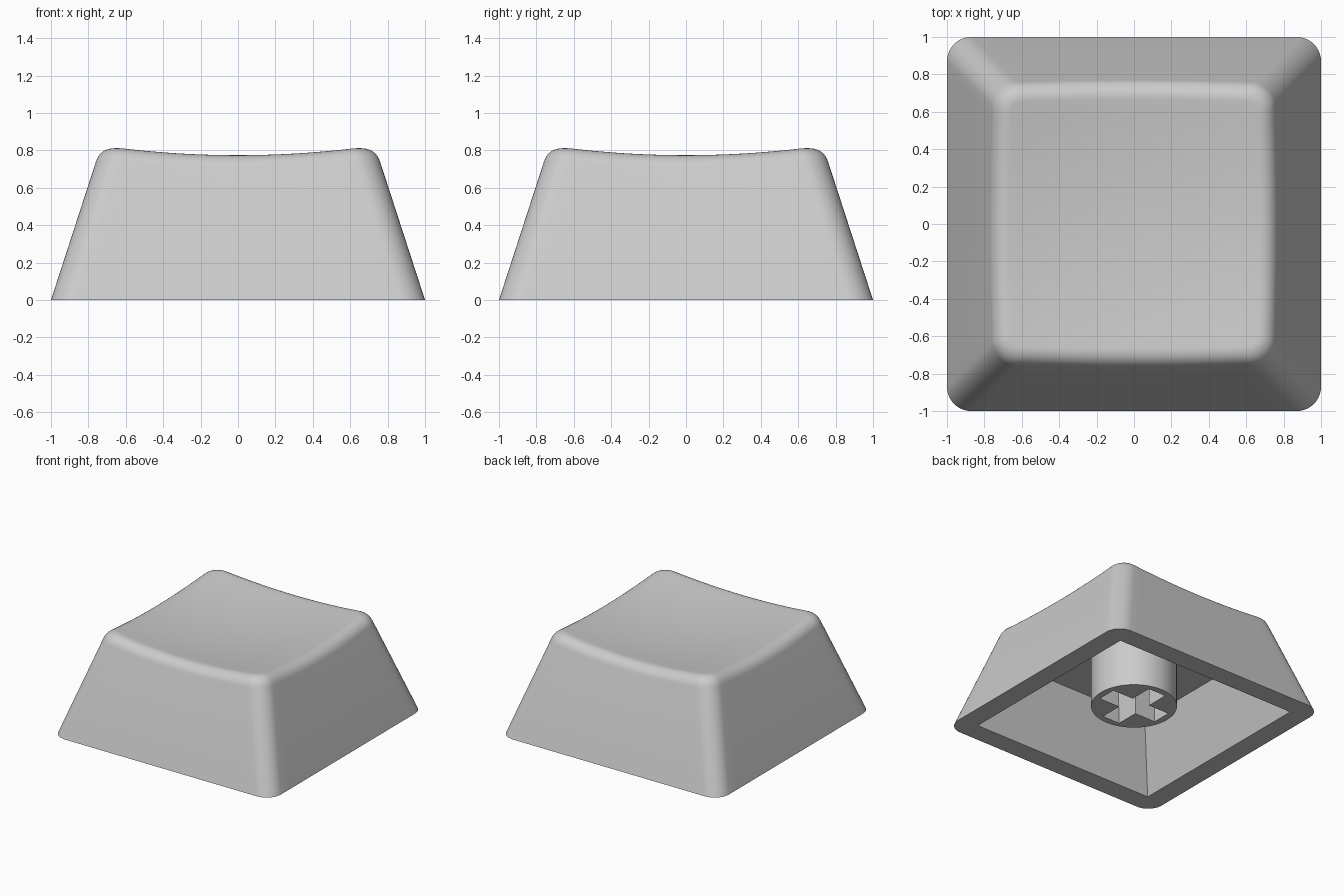
import bpy, bmesh, math
from mathutils import Vector

if "Cube" in bpy.data.objects:
    bpy.data.objects.remove(bpy.data.objects["Cube"])

SLOPE = 0.325      # inward lean of the walls per unit of height
RADIUS = 0.13      # vertical corner radius
FILLET = 0.08      # tangent length of the soft top rim

grey = bpy.data.materials.new("light_grey")
grey.diffuse_color = (0.6, 0.6, 0.6, 1)
grey.use_nodes = True
grey.node_tree.nodes["Principled BSDF"].inputs["Base Color"].default_value = grey.diffuse_color


def dish(x, y):
    """Height of the scooped top."""
    return 0.729 + 0.1 * (x * x + y * y)


def half(z):
    return 1 - SLOPE * z


# Outline samples: core square position plus outward normal
samples = []
ARC, EDGE = 10, 20
corners = [Vector((1, 1)), Vector((-1, 1)), Vector((-1, -1)), Vector((1, -1))]
for k in range(4):
    for i in range(ARC + 1):
        a = math.radians(90 * (k + i / ARC))
        samples.append((corners[k], Vector((math.cos(a), math.sin(a)))))
    for i in range(1, EDGE):
        samples.append((corners[k].lerp(corners[(k + 1) % 4], i / EDGE), samples[-1][1]))


def point(sample, h, r, z=None):
    p = sample[0] * (h - r) + sample[1] * r
    return Vector((p.x, p.y, dish(p.x, p.y) if z is None else z))


def finish(name, bm):
    bmesh.ops.remove_doubles(bm, verts=bm.verts, dist=1e-5)
    bmesh.ops.recalc_face_normals(bm, faces=bm.faces)
    mesh = bpy.data.meshes.new(name)
    bm.to_mesh(mesh)
    bm.free()
    mesh.materials.append(grey)
    ob = bpy.data.objects.new(name, mesh)
    bpy.context.collection.objects.link(ob)
    return ob


def activate(ob):
    bpy.ops.object.select_all(action='DESELECT')
    ob.select_set(True)
    bpy.context.view_layer.objects.active = ob


# Rim: where wall and dish meet, rounded per sample
low, crest, high = [], [], []
for s in samples:
    z = 0.8
    for _ in range(12):
        z = point(s, half(z), RADIUS).z
    zl = z - FILLET * 0.95
    low.append(point(s, half(zl), RADIUS, zl))
    crest.append(point(s, half(z), RADIUS, z))
    high.append(point(s, half(z) - FILLET, RADIUS - FILLET))


def rim_ring(t, w=0.8):
    a, b, c = (1 - t) ** 2, 2 * w * t * (1 - t), t * t
    return [(p * a + q * b + r * c) / (a + b + c) for p, q, r in zip(low, crest, high)]


# Cap shell: cavity ceiling, cavity wall, bottom edge, outer wall, rim, dish
rings = [[point(s, 0.66 * f, 0, 0.53) for s in samples] for f in (0, 1)]
rings.append([point(s, 0.835, 0, 0) for s in samples])
rings.append([point(s, 1, RADIUS, 0) for s in samples])
rings += [rim_ring(i / 8) for i in range(9)]
for i in range(11, -1, -1):
    f = i / 12
    rings.append([Vector((p.x * f, p.y * f, dish(p.x * f, p.y * f))) for p in high])

bm = bmesh.new()
loops = [[bm.verts.new(p) for p in ring] for ring in rings]
n = len(samples)
for a, b in zip(loops, loops[1:]):
    for i in range(n):
        j = (i + 1) % n
        bm.faces.new((a[i], a[j], b[j], b[i]))
bmesh.ops.dissolve_degenerate(bm, dist=1e-6, edges=bm.edges)
cap = finish("cap_shell", bm)


def prism(name, outline, z0, z1):
    bm = bmesh.new()
    face = bm.faces.new([bm.verts.new((x, y, z0)) for x, y in outline])
    top = bmesh.ops.extrude_face_region(bm, geom=[face])["geom"]
    verts = [v for v in top if isinstance(v, bmesh.types.BMVert)]
    bmesh.ops.translate(bm, verts=verts, vec=(0, 0, z1 - z0))
    # close the starting end if the extrusion removed it
    bmesh.ops.holes_fill(bm, edges=[e for e in bm.edges if e.is_boundary], sides=0)
    return finish(name, bm)


# Round stem with a cross-shaped socket
circle = [(0.324 * math.cos(math.tau * i / 64), 0.324 * math.sin(math.tau * i / 64))
          for i in range(64)]
stem = prism("stem", circle, 0.11, 0.56)
W, L = 0.08, 0.27
cross = []
for k in range(4):
    c, s = round(math.cos(k * math.pi / 2)), round(math.sin(k * math.pi / 2))
    cross += [(x * c - y * s, x * s + y * c) for x, y in ((L, -W), (L, W), (W, W))]
cutter = prism("socket_cutter", cross, 0.0, 0.525)
cutter.hide_render = True
mod = stem.modifiers.new("socket", 'BOOLEAN')
mod.operation = 'DIFFERENCE'
mod.solver = 'EXACT'
mod.object = cutter
activate(stem)
bpy.ops.object.modifier_apply(modifier=mod.name)
bpy.data.objects.remove(cutter)

for ob in (cap, stem):
    activate(ob)
    bpy.ops.object.shade_smooth_by_angle(angle=math.radians(30))
